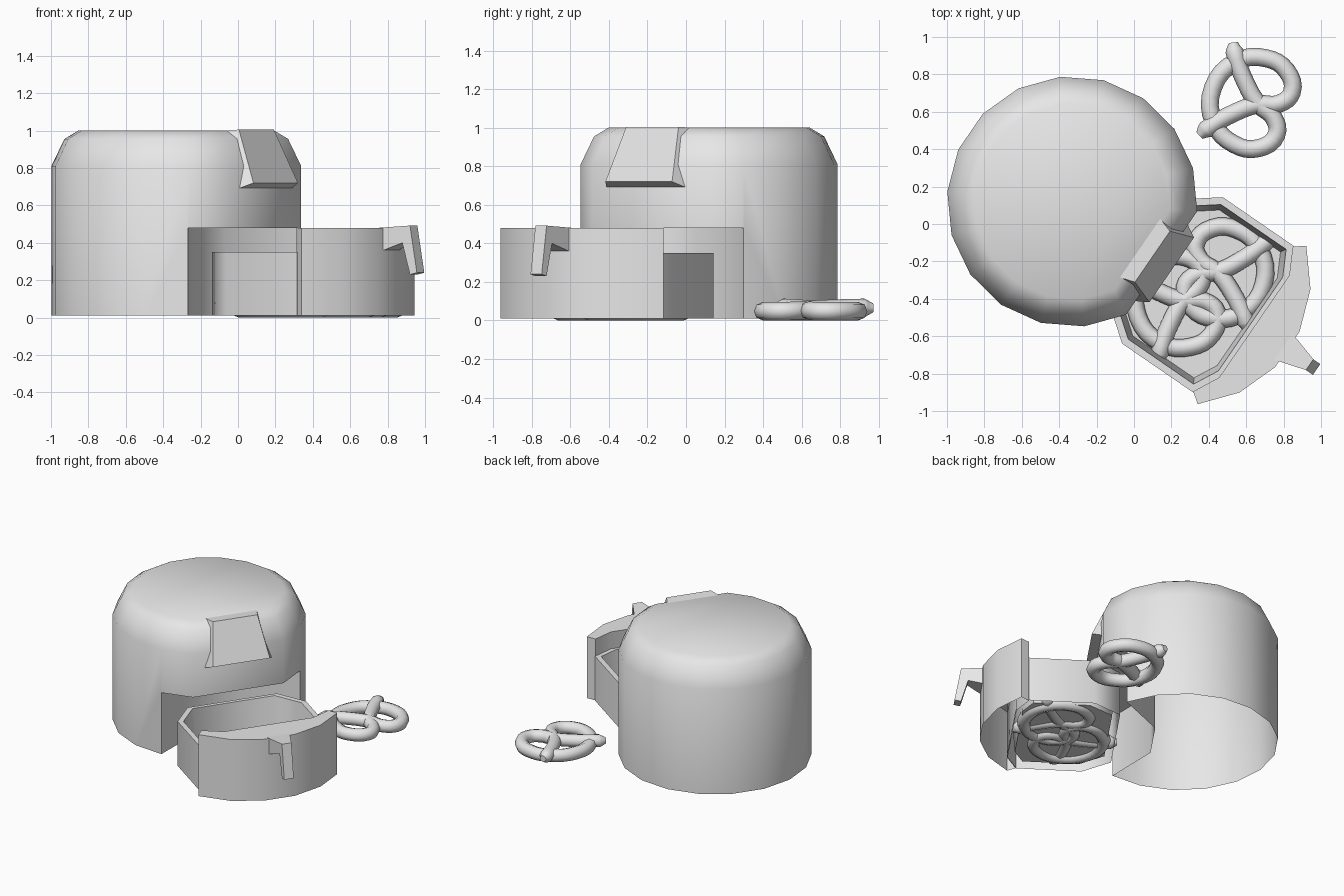
import bpy, bmesh, math
from math import sin, cos, radians
from mathutils import Matrix, Vector

cube = bpy.data.objects.get("Cube")
if cube:
    bpy.data.objects.remove(cube, do_unlink=True)

grey = bpy.data.materials.new("plain_grey")
grey.use_nodes = True
grey.diffuse_color = (0.8, 0.8, 0.8, 1)
grey.node_tree.nodes["Principled BSDF"].inputs["Base Color"].default_value = (0.8, 0.8, 0.8, 1)

# The cooker faces along its local +x axis
COOKER = Matrix.Translation((-0.33, 0.12, 0)) @ Matrix.Rotation(radians(-34.5), 4, "Z")
RADIUS = 0.67
SLIDE = 0.735  # how far the drawer is pulled out


def loft(name, rings, angle=40):
    """Join equal-length rings of points into a closed solid."""
    bm = bmesh.new()
    loops = [[bm.verts.new(p) for p in ring] for ring in rings]
    n = len(loops[0])
    for a, b in zip(loops, loops[1:]):
        for i in range(n):
            j = (i + 1) % n
            bm.faces.new((a[i], a[j], b[j], b[i]))
    bm.faces.new(loops[0])
    bm.faces.new(loops[-1])
    bmesh.ops.recalc_face_normals(bm, faces=bm.faces)
    mesh = bpy.data.meshes.new(name)
    bm.to_mesh(mesh)
    bm.free()
    mesh.materials.append(grey)
    obj = bpy.data.objects.new(name, mesh)
    bpy.context.collection.objects.link(obj)
    obj.matrix_world = COOKER
    smooth(obj, angle)
    return obj


def open_bottom(obj):
    """Remove the underside so the part is a hollow shell."""
    bm = bmesh.new()
    bm.from_mesh(obj.data)
    under = [f for f in bm.faces if all(v.co.z < 0.015 for v in f.verts)]
    bmesh.ops.delete(bm, geom=under, context="FACES")
    bm.to_mesh(obj.data)
    bm.free()


def select(obj):
    bpy.ops.object.select_all(action="DESELECT")
    obj.select_set(True)
    bpy.context.view_layer.objects.active = obj


def smooth(obj, angle):
    select(obj)
    bpy.ops.object.shade_smooth_by_angle(angle=radians(angle))


def at_height(points, z):
    return [(x, y, z) for x, y in points]


def mirrored(half):
    """Complete a half outline across the local x axis."""
    return half + [(x, -y) for x, y in reversed(half)]


def flat_fronted_circle(r, z):
    return [(r * cos(radians(a)), r * sin(radians(a)), z) for a in range(30, 350, 20)]


# Domed, flat-fronted body with a tapering bay for the drawer
body = loft("body", [flat_fronted_circle(RADIUS, 0.01), flat_fronted_circle(RADIUS, 0.81),
                     flat_fronted_circle(0.60, 0.955), flat_fronted_circle(0.525, 1.0)])
bay = mirrored([(0.20, 0.17), (0.43, 0.513), (0.70, 0.916)])
cutter = loft("bay_cutter", [at_height(bay, -0.1), at_height(bay, 0.48)])
cutter.hide_render = True
cut = body.modifiers.new("bay", "BOOLEAN")
cut.operation = "DIFFERENCE"
cut.solver = "EXACT"
cut.object = cutter
select(body)
bpy.ops.object.modifier_apply(modifier="bay")
bpy.data.objects.remove(cutter, do_unlink=True)
open_bottom(body)
smooth(body, 45)

# Sloping control panel standing proud of the flat front
loft("control_panel", [
    [(0.44, -0.19, 1.0), (0.44, 0.19, 1.0), (0.575, 0.25, 0.69), (0.575, -0.25, 0.69)],
    [(0.52, -0.165, 1.005), (0.52, 0.165, 1.005), (0.645, 0.21, 0.72), (0.645, -0.21, 0.72)],
], angle=10)

# Curved drawer front
arc = [(SLIDE + RADIUS * cos(radians(a)), RADIUS * sin(radians(a))) for a in (10, 30, 50)]
front = mirrored(arc + [(1.108, 0.47), (1.18, 0.33)])
open_bottom(loft("drawer_front", [at_height(front, 0.01), at_height(front, 0.48)], angle=30))

# Eight-sided basket behind the drawer front
basket = mirrored([(1.185, 0.33), (1.11, 0.475), (0.65, 0.475), (0.46, 0.33)])


def inset(scale, z):
    mid = 0.825
    return [(mid + (x - mid) * scale, y * scale, z) for x, y in basket]


open_bottom(loft("drawer_basket", [inset(1, 0.01), inset(1, 0.35), inset(0.92, 0.35),
                                   inset(0.86, 0.03)], angle=60))

# Hooked handle, flaring where it meets the drawer front
outline = [(1.37, 0.48), (1.54, 0.492), (1.585, 0.24), (1.54, 0.23), (1.49, 0.40), (1.37, 0.35)]


def handle_side(sign):
    return [(x, sign * (0.085 if x < 1.4 else 0.035), z) for x, z in outline]


loft("drawer_handle", [handle_side(-1), handle_side(1)], angle=20)


# Pretzels: one rope whose ends cross and rest on the ring
def pretzel(name, x, y, turn):
    half = [(-0.18, 0.265, 0.065), (-0.16, 0.225, 0.065), (-0.04, 0.08, 0.06),
            (0.06, 0.0, 0.055), (0.16, -0.04, 0.05), (0.205, -0.12, 0.048),
            (0.14, -0.22, 0.048), (0.01, -0.245, 0.048), (-0.13, -0.175, 0.048)]
    path = half + [(-0.2, 0.0, 0.048)] + [(a, -b, c) for a, b, c in reversed(half)]
    curve = bpy.data.curves.new(name, "CURVE")
    curve.dimensions = "3D"
    curve.bevel_depth = 0.048
    curve.bevel_resolution = 2
    curve.resolution_u = 4
    curve.use_fill_caps = True
    spline = curve.splines.new("BEZIER")
    spline.bezier_points.add(len(path) - 1)
    for i, (point, co) in enumerate(zip(spline.bezier_points, path)):
        point.co = co
        point.handle_left_type = point.handle_right_type = "AUTO"
        point.radius = 0.5 if i in (0, len(path) - 1) else 1.0
    curve.materials.append(grey)
    obj = bpy.data.objects.new(name, curve)
    bpy.context.collection.objects.link(obj)
    obj.matrix_world = Matrix.Translation(Vector((x, y, 0))) @ Matrix.Rotation(radians(turn), 4, "Z")
    select(obj)
    bpy.ops.object.convert(target="MESH")
    smooth(bpy.context.object, 60)


pretzel("loose_pretzel", 0.61, 0.66, -20)
pretzel("basket_pretzel_outer", 0.50, -0.27, 166)
pretzel("basket_pretzel_inner", 0.21, -0.43, 20)
